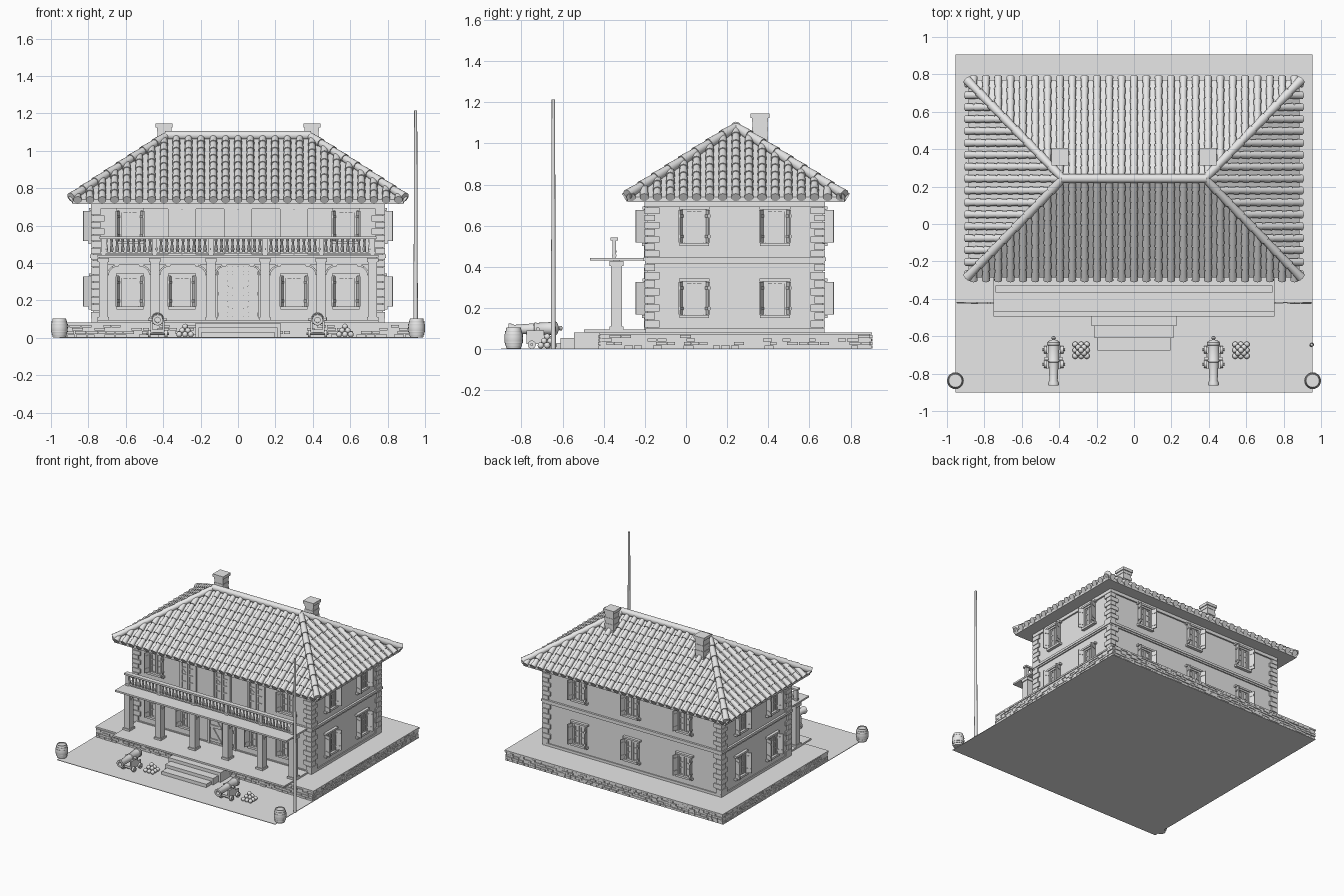
import bpy, bmesh, math, random
from mathutils import Matrix, Vector

random.seed(4)
cube = bpy.data.objects.get("Cube")
if cube:
    bpy.data.objects.remove(cube)

grey = bpy.data.materials.new("plain_grey")
grey.use_nodes = True
grey.diffuse_color = (0.8, 0.8, 0.8, 1)
grey.node_tree.nodes["Principled BSDF"].inputs["Base Color"].default_value = (0.8, 0.8, 0.8, 1)
I = Matrix.Identity(4)


def finish(name, bm, smooth=False):
    mesh = bpy.data.meshes.new(name)
    bmesh.ops.recalc_face_normals(bm, faces=bm.faces)
    bm.to_mesh(mesh)
    bm.free()
    mesh.materials.append(grey)
    if smooth:
        mesh.shade_smooth()
        mesh.set_sharp_from_angle(angle=math.radians(40))
    obj = bpy.data.objects.new(name, mesh)
    bpy.context.scene.collection.objects.link(obj)
    return obj


def box(bm, x0, x1, y0, y1, z0, z1, m=I):
    c = Vector((x0 + x1, y0 + y1, z0 + z1)) / 2
    s = Matrix.Diagonal((x1 - x0, y1 - y0, z1 - z0, 1))
    bmesh.ops.create_cube(bm, size=1, matrix=m @ Matrix.Translation(c) @ s)


def bar(bm, a, b, w, d, m=I):
    """Box from a to b in the local xz plane, w wide and d deep."""
    a, b = Vector(a), Vector(b)
    v = b - a
    t = Matrix.Translation((a + b) / 2) @ Matrix.Rotation(-math.atan2(v.z, v.x), 4, 'Y')
    box(bm, -v.length / 2, v.length / 2, -d / 2, d / 2, -w / 2, w / 2, m @ t)


def cone(bm, a, b, r0, r1, seg=10):
    v = b - a
    m = Matrix.Translation((a + b) / 2) @ v.to_track_quat('Z', 'Y').to_matrix().to_4x4()
    bmesh.ops.create_cone(bm, cap_ends=True, segments=seg, radius1=r0, radius2=r1,
                          depth=v.length, matrix=m)


def lathe(bm, profile, m=I, seg=16):
    """Closed solid from (radius, height) pairs around local z."""
    rings = [[bm.verts.new(m @ Vector((r * math.cos(t), r * math.sin(t), z)))
              for t in (2 * math.pi * i / seg for i in range(seg))] for r, z in profile]
    for p, q in zip(rings, rings[1:]):
        for i in range(seg):
            j = (i + 1) % seg
            bm.faces.new((p[i], p[j], q[j], q[i]))
    bm.faces.new(rings[0])
    bm.faces.new(rings[-1])


# Ground, raised base, porch floor and steps
bm = bmesh.new()
box(bm, -.955, .955, -.9, .9, 0, .004)
finish("ground", bm)
bm = bmesh.new()
box(bm, -.945, .945, -.415, .895, .003, .074)
box(bm, -.955, .955, -.42, .905, .07, .082)
finish("base", bm)
bm = bmesh.new()
box(bm, -.75, .75, -.495, -.19, .082, .095)
finish("porch_floor", bm)
bm = bmesh.new()
for w, y, z in ((.195, -.675, .03), (.21, -.61, .055), (.228, -.545, .08)):
    box(bm, -w, w, y, -.42, .003, z)
finish("front_steps", bm)

# Stone courses around the base
bm = bmesh.new()
for row in range(4):
    z = .004 + row * .017
    for length, dist, turn in ((1.9, .655, 0), (1.9, .655, 2), (1.31, .943, 1), (1.31, .943, 3)):
        m = Matrix.Translation((0, .24, 0)) @ Matrix.Rotation(turn * math.pi / 2, 4, 'Z')
        u = -length / 2
        while u < length / 2 - .01:
            e = min(length / 2, u + random.uniform(.035, .065))
            box(bm, u, e - .004, dist - .01, dist + random.uniform(.004, .012), z, z + .0145, m)
            u = e
finish("base_stones", bm)

# Walls, bands and corner blocks
bm = bmesh.new()
box(bm, -.775, .775, -.19, .665, .08, .73)
finish("walls", bm)
bm = bmesh.new()
for z0, z1, o in ((.08, .102, .008), (.416, .428, .01), (.428, .446, .016), (.69, .72, .012)):
    box(bm, -.775 - o, .775 + o, -.19 - o, .665 + o, z0, z1)
finish("wall_bands", bm)
bm = bmesh.new()
for sx in (-1, 1):
    for yc, sy in ((-.19, -1), (.665, 1)):
        for z0, z1, n in ((.102, .416, 8), (.446, .69, 7)):
            h = (z1 - z0) / n
            for i in range(n):
                a, b = (.06, .04) if i % 2 else (.04, .06)
                xs = sorted((sx * (.775 - a), sx * .786))
                ys = sorted((yc - sy * b, yc + sy * .011))
                box(bm, *xs, *ys, z0 + i * h + .002, z0 + (i + 1) * h - .002)
finish("corner_blocks", bm)


# Openings: local x runs along the wall, y points outward, z is up
def wall_frame(x, y, quarter, z):
    return Matrix.Translation((x, y, z)) @ Matrix.Rotation(quarter * math.pi / 2, 4, 'Z')


def surround(bm, w, h, t, m):
    for s in (-1, 1):
        box(bm, *sorted((s * w, s * (w - t))), 0, .014, 0, h, m)
    box(bm, -w, w, 0, .014, h - t, h, m)


def window(bm, m):
    h = .165
    surround(bm, .058, h, .013, m)
    box(bm, -.045, .045, 0, .003, 0, h, m)
    box(bm, -.075, .075, 0, .022, h, h + .014, m)
    box(bm, -.072, .072, 0, .024, -.014, .002, m)
    for s in (-1, 1):
        for x in (.005, .035):
            box(bm, *sorted((s * x, s * (x + .009))), 0, .009, .004, h - .014, m)
        for z in (.004, .055, .1, .142):
            box(bm, *sorted((s * .005, s * .044)), 0, .008, z, z + .007, m)
        # Open shutter with two battens
        t = m @ Matrix.Translation((s * .058, .006, 0)) @ Matrix.Rotation(-s * math.radians(18), 4, 'Z')
        box(bm, -.004, .004, 0, .05, .003, h - .003, t)
        for z in (.025, .125):
            box(bm, -.007, .007, .004, .046, z, z + .014, t)


bm = bmesh.new()
for z in (.165, .515):
    for x in (-.577, .577) + ((-.3, .3) if z < .3 else ()):
        window(bm, wall_frame(x, -.19, 2, z))
    for x in (-.46, 0, .46):
        window(bm, wall_frame(x, .665, 0, z))
    for y in (.04, .433):
        window(bm, wall_frame(.775, y, 3, z))
        window(bm, wall_frame(-.775, y, 1, z))
finish("windows_and_shutters", bm)

# Balcony doors
bm = bmesh.new()
for x in (-.3, 0, .3):
    m = wall_frame(x, -.19, 2, .446)
    surround(bm, .075, .25, .013, m)
    box(bm, -.062, .062, 0, .004, 0, .24, m)
    for s in (-1, 1):
        for u in (.003, .05):
            box(bm, *sorted((s * u, s * (u + .011))), 0, .01, 0, .238, m)
        for z in (0, .07, .125, .18, .228):
            box(bm, *sorted((s * .004, s * .06)), 0, .009, z, z + .009, m)
        bar(bm, (s * .012, .005, .14), (s * .05, .005, .17), .006, .006, m)
finish("balcony_doors", bm)

# Main door: planked leaves with braces
bm = bmesh.new()
m = wall_frame(0, -.19, 2, .095)
surround(bm, .122, .3, .014, m)
for s in (-1, 1):
    for i in range(4):
        x = .003 + i * .026
        box(bm, *sorted((s * x, s * (x + .0245))), 0, .006, 0, .286, m)
    for z in (.03, .14, .25):
        box(bm, *sorted((s * .006, s * .103)), 0, .014, z - .01, z + .01, m)
    for z in (.03, .14):
        bar(bm, (s * .015, .007, z), (s * .095, .007, z + .11), .016, .012, m)
finish("main_door", bm)

# Porch columns, beam, curved brackets and balcony
columns = (-.72, -.445, -.145, .145, .445, .72)
bm = bmesh.new()
for x in columns:
    box(bm, x - .024, x + .024, -.365, -.31, .095, .41)
    box(bm, x - .03, x + .03, -.372, -.303, .405, .428)
    box(bm, x - .03, x + .03, -.372, -.303, .095, .11)
finish("porch_columns", bm)
bm = bmesh.new()
box(bm, -.74, .74, -.352, -.322, .388, .43)
for a, b in zip(columns, columns[1:]):
    for x, s in ((a + .024, 1), (b - .024, -1)):
        pts = [Vector((x + s * .06 * (1 - math.cos(t)), -.337, .335 + .053 * math.sin(t)))
               for t in (i * math.pi / 10 for i in range(6))]
        for p, q in zip(pts, pts[1:]):
            bar(bm, p, q, .01, .02)
finish("porch_beam_and_brackets", bm)
bm = bmesh.new()
box(bm, -.75, .75, -.467, -.19, .43, .443)
finish("balcony_floor", bm)
bm = bmesh.new()
box(bm, -.74, .74, -.367, -.33, .528, .542)
box(bm, -.735, .735, -.36, -.337, .45, .46)
for x in columns:
    box(bm, x - .013, x + .013, -.357, -.34, .443, .53)
for i in range(49):
    m = Matrix.Translation((-.705 + i * 1.41 / 48, -.3485, 0))
    lathe(bm, ((.007, .455), (.01, .475), (.005, .505), (.009, .53)), m, 8)
finish("balcony_railing", bm)

# Roof body: hipped solid over an eave board
EX, RX, Y0, Y1, RY, EZ, RZ = .885, .38, -.285, .77, .243, .74, 1.07
bm = bmesh.new()
eave = [bm.verts.new(p) for p in ((-EX, Y0, EZ), (EX, Y0, EZ), (EX, Y1, EZ), (-EX, Y1, EZ))]
ridge = [bm.verts.new((x, RY, RZ)) for x in (-RX, RX)]
a, b, c, d = eave
for f in ((a, b, ridge[1], ridge[0]), (c, d, ridge[0], ridge[1]), (b, c, ridge[1]),
          (d, a, ridge[0]), (d, c, b, a)):
    bm.faces.new(f)
box(bm, -EX, EX, Y0, Y1, .715, EZ)
finish("roof_body", bm)


# Overlapping round tiles running from an eave point up to a ridge point
def tile_run(bm, low, high, r, step):
    v = high - low
    n = max(1, round(v.length / step))
    for i in range(n):
        p, q = low + v * (i / n), low + v * min(1, (i + 1.15) / n)
        cone(bm, p, q, r * 1.12, r * .85)


bm = bmesh.new()
lift = Vector((0, 0, .006))
for i in range(27):
    x = (i - 13) * .066
    t = min(1, (EX - abs(x)) / (EX - RX))
    for y in (Y0, Y1):
        low = Vector((x, y, EZ))
        high = low + Vector((0, RY - y, RZ - EZ)) * t
        out = Vector((0, math.copysign(.015, y - RY), -.009))
        tile_run(bm, low + out + lift, high + lift, .02, .072)
for i in range(17):
    y = Y0 + .018 + i * (Y1 - Y0 - .036) / 16
    t = (y - Y0) / (RY - Y0) if y < RY else (Y1 - y) / (Y1 - RY)
    for s in (-1, 1):
        low = Vector((s * EX, y, EZ))
        high = low + Vector((s * (RX - EX), 0, RZ - EZ)) * t
        tile_run(bm, low + Vector((s * .012, 0, -.008)) + lift, high + lift, .02, .072)
finish("roof_tiles", bm, True)
bm = bmesh.new()
up = Vector((0, 0, .012))
for s in (-1, 1):
    for y in (Y0, Y1):
        tile_run(bm, Vector((s * (EX + .008), y, EZ)) + up, Vector((s * RX, RY, RZ)) + up, .023, .1)
cone(bm, Vector((-RX - .01, RY, RZ)) + up, Vector((RX + .01, RY, RZ)) + up, .024, .024, 12)
finish("ridge_tiles", bm, True)

# Chimneys with stepped courses
bm = bmesh.new()
for x in (-.395, .395):
    for i in range(9):
        h = .036 if i % 2 else .039
        z = .92 + i * .023
        box(bm, x - h, x + h, .36 - h, .36 + h, z, z + .023)
    box(bm, x - .046, x + .046, .314, .406, 1.125, 1.147)
finish("chimneys", bm)

# Flagpole
bm = bmesh.new()
cone(bm, Vector((.95, -.645, 0)), Vector((.95, -.645, 1.215)), .012, .008, 12)
finish("flagpole", bm, True)

# Corner barrels
bm = bmesh.new()
for x in (-.955, .955):
    lathe(bm, ((.035, .002), (.039, .02), (.044, .035), (.045, .053), (.044, .07), (.039, .087),
               (.035, .104), (.031, .104), (.031, .098)), Matrix.Translation((x, -.838, 0)), 20)
    for z, r in ((.02, .041), (.034, .045), (.07, .045), (.086, .041)):
        cone(bm, Vector((x, -.838, z - .003)), Vector((x, -.838, z + .003)), r, r, 20)
finish("barrels", bm, True)

# Cannons on wheeled carriages
guns, carriages, balls = bmesh.new(), bmesh.new(), bmesh.new()
for x in (-.43, .425):
    m = Matrix.Translation((x, -.6, .102)) @ Matrix.Rotation(math.radians(91.5), 4, 'X')
    lathe(guns, ((.004, 0), (.011, .004), (.012, .012), (.007, .018), (.028, .026), (.035, .034),
                 (.035, .046), (.031, .05), (.029, .125), (.031, .128), (.031, .136), (.027, .14),
                 (.022, .235), (.029, .25), (.029, .262), (.015, .262), (.015, .2)), m, 16)
    cone(guns, Vector((x - .048, -.72, .098)), Vector((x + .048, -.72, .098)), .009, .009, 10)
    for s in (-1, 1):
        xs = sorted((x + s * .026, x + s * .038))
        box(carriages, *xs, -.775, -.65, .025, .062)
        box(carriages, *xs, -.775, -.69, .06, .09)
        for y in (-.75, -.672):
            cone(carriages, Vector((x + s * .038, y, .022)), Vector((x + s * .052, y, .022)), .02, .02, 14)
            cone(carriages, Vector((x, y, .022)), Vector((x + s * .06, y, .022)), .007, .007, 8)
    box(carriages, x - .03, x + .03, -.77, -.655, .028, .045)
    # Stacked shot beside each gun
    for n, z in ((3, .018), (2, .039), (1, .06)):
        for i in range(n):
            for j in range(n):
                p = (x + .147 + (i - (n - 1) / 2) * .031, -.675 + (j - (n - 1) / 2) * .031, z)
                bmesh.ops.create_uvsphere(balls, u_segments=12, v_segments=8, radius=.0155,
                                          matrix=Matrix.Translation(p))
finish("cannon_tubes", guns, True)
finish("cannon_carriages", carriages, True)
finish("cannon_balls", balls, True)
